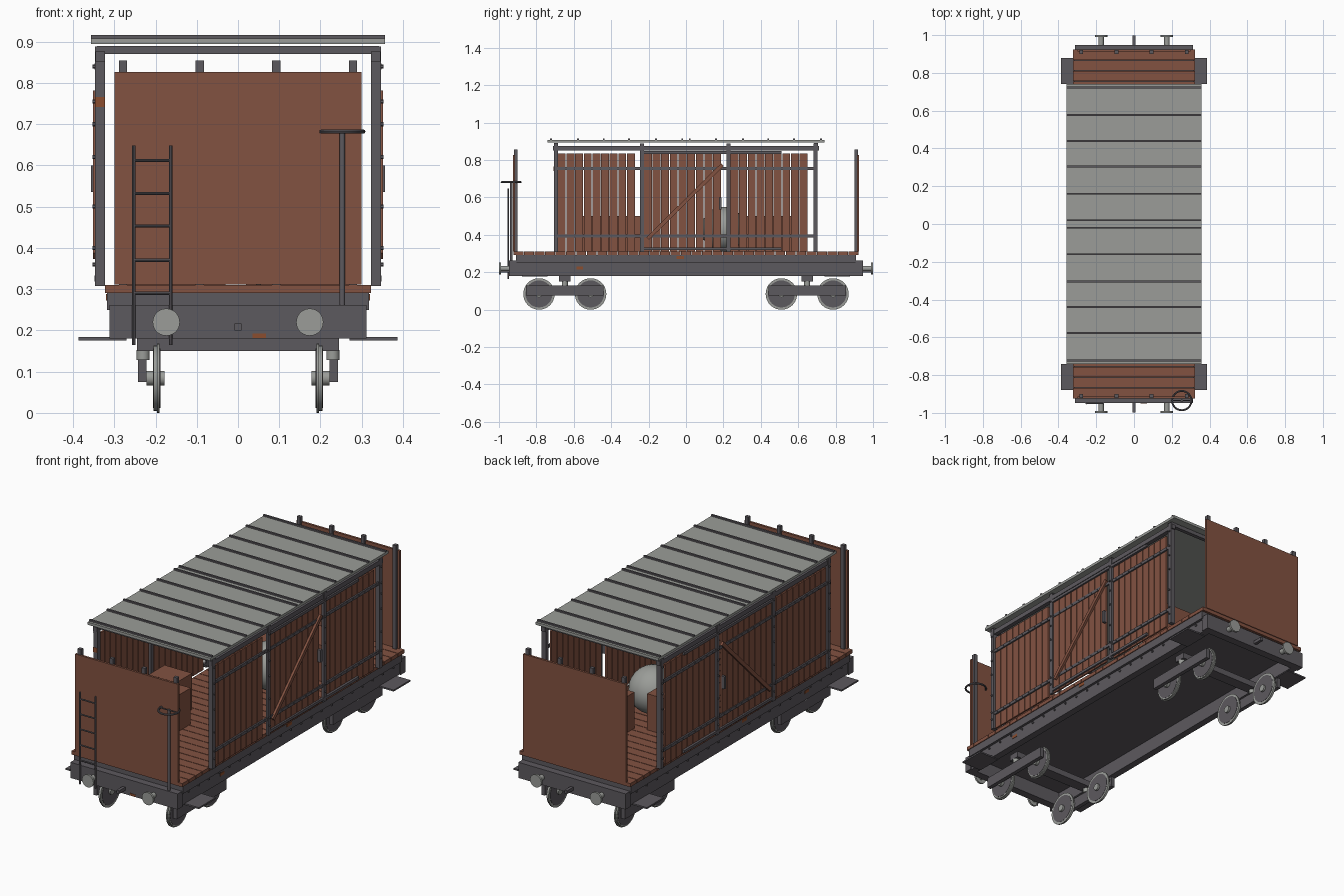
import bpy, bmesh, math
from mathutils import Vector, Matrix

if "Cube" in bpy.data.objects:
    bpy.data.objects.remove(bpy.data.objects["Cube"])


def material(name, rgb):
    m = bpy.data.materials.new(name)
    m.diffuse_color = (*rgb, 1)
    m.use_nodes = True
    m.node_tree.nodes["Principled BSDF"].inputs["Base Color"].default_value = m.diffuse_color
    return m


WOOD = material("red_brown_wood", (0.225, 0.084, 0.053))
IRON = material("dark_iron", (0.108, 0.10, 0.112))
STEEL = material("light_steel", (0.325, 0.335, 0.315))
RUST = material("rust", (0.26, 0.075, 0.028))


class Part:
    """Collects primitives into one named object."""

    def __init__(self, name, mat):
        self.name, self.mat, self.bm = name, mat, bmesh.new()

    def box(self, x0, x1, y0, y1, z0, z1):
        c = Vector(((x0 + x1) / 2, (y0 + y1) / 2, (z0 + z1) / 2))
        s = (abs(x1 - x0), abs(y1 - y0), abs(z1 - z0), 1)
        bmesh.ops.create_cube(self.bm, size=1, matrix=Matrix.Translation(c) @ Matrix.Diagonal(s))
        return self

    def rod(self, a, b, r, seg=12):
        a, b = Vector(a), Vector(b)
        d = b - a
        rot = d.to_track_quat('Z', 'Y').to_matrix().to_4x4()
        bmesh.ops.create_cone(self.bm, cap_ends=True, segments=seg, radius1=r, radius2=r,
                              depth=d.length, matrix=Matrix.Translation((a + b) / 2) @ rot)
        return self

    def bar(self, a, b, w, t):
        """Square bar in the y-z plane, w wide and t thick in x."""
        a, b = Vector(a), Vector(b)
        d = b - a
        m = Matrix.Translation((a + b) / 2) @ Matrix.Rotation(math.atan2(d.z, d.y), 4, 'X')
        bmesh.ops.create_cube(self.bm, size=1, matrix=m @ Matrix.Diagonal((t, d.length, w, 1)))
        return self

    def done(self, smooth=False):
        me = bpy.data.meshes.new(self.name)
        self.bm.to_mesh(me)
        self.bm.free()
        me.materials.append(self.mat)
        ob = bpy.data.objects.new(self.name, me)
        bpy.context.collection.objects.link(ob)
        if smooth:
            bpy.ops.object.select_all(action='DESELECT')
            ob.select_set(True)
            bpy.context.view_layer.objects.active = ob
            bpy.ops.object.shade_smooth_by_angle(angle=math.radians(35))
        return ob


# Deck planks, laid crosswise
deck = Part("deck_planks", WOOD)
n, pitch = 33, 0.056
for i in range(n):
    y = (i - n / 2) * pitch
    deck.box(-0.322, 0.322, y + 0.0015, y + pitch - 0.0015, 0.291, 0.31)
deck.done()

# Chassis: floor plate, solebars, headstocks
frame = Part("chassis_frame", IRON).box(-0.315, 0.315, -0.91, 0.91, 0.255, 0.291)
for s in (-1, 1):
    frame.box(s * 0.268, s * 0.305, -0.92, 0.92, 0.18, 0.256)
    frame.box(s * 0.300, s * 0.318, -0.91, 0.91, 0.25, 0.291)
    frame.box(-0.312, 0.312, s * 0.905, s * 0.947, 0.18, 0.262)
frame.done()

# Bolts along the solebars
bolts = Part("solebar_bolts", IRON)
for s in (-1, 1):
    for i in range(21):
        y = -0.85 + i * 0.085
        bolts.rod((s * 0.303, y, 0.238), (s * 0.311, y, 0.238), 0.006, 6)
bolts.done()

# Buffers and couplings
buf = Part("buffers", STEEL)
hook = Part("coupling_hooks", IRON)
for e in (-1, 1):
    for s in (-1, 1):
        buf.rod((s * 0.174, e * 0.94, 0.22), (s * 0.174, e * 0.99, 0.22), 0.014, 16)
        buf.rod((s * 0.174, e * 0.99, 0.22), (s * 0.174, e * 1.0, 0.22), 0.033, 28)
    hook.box(-0.008, 0.008, e * 0.945, e * 0.998, 0.2, 0.217)
buf.done(True)
hook.done()

# Side footsteps
steps = Part("footsteps", IRON)
for e in (-1, 1):
    for s in (-1, 1):
        steps.box(s * 0.27, s * 0.387, e * 0.74, e * 0.878, 0.176, 0.184)
steps.done()

# Bogies
bogie = Part("bogie_frames", IRON)
spring = Part("bogie_springs", STEEL)
discs = Part("wheel_discs", IRON)
rims = Part("wheel_rims", STEEL)
hubs = Part("wheel_hubs", STEEL)
for e in (-1, 1):
    yc = e * 0.648
    bogie.box(-0.245, 0.245, yc - 0.03, yc + 0.03, 0.15, 0.182)
    for s in (-1, 1):
        bogie.box(s * 0.222, s * 0.243, yc - 0.207, yc + 0.207, 0.075, 0.13)
        spring.rod((s * 0.23, yc, 0.128), (s * 0.23, yc, 0.152), 0.016, 16)
        for dy in (-0.138, 0.138):
            y, z = yc + dy, 0.084
            discs.rod((s * 0.1885, y, z), (s * 0.2065, y, z), 0.072, 32)
            rims.rod((s * 0.190, y, z), (s * 0.197, y, z), 0.084, 40)
            rims.rod((s * 0.197, y, z), (s * 0.205, y, z), 0.079, 40)
            hubs.rod((s * 0.178, y, z), (s * 0.222, y, z), 0.018, 16)
bogie.done()
for p in (spring, discs, rims, hubs):
    p.done(True)

# Plank side walls and sliding doors: three groups of nine planks per side
walls = Part("side_wall_planks", WOOD)
doors = Part("door_planks", WOOD)
for s in (-1, 1):
    for part, start, x in ((walls, -0.685, 0.326), (doors, -0.225, 0.33), (walls, 0.238, 0.326)):
        for i in range(9):
            y = start + i * 0.0462
            part.box(s * x, s * (x + 0.009), y, y + 0.042, 0.31, 0.835)
walls.done()
doors.done()

# Door braces and handles
brace = Part("door_braces", WOOD)
handle = Part("door_handles", IRON)
for s in (-1, 1):
    brace.bar((s * 0.346, -0.205, 0.38), (s * 0.346, 0.195, 0.775), 0.02, 0.012)
    handle.box(s * 0.339, s * 0.357, 0.176, 0.19, 0.535, 0.6)
brace.done()
handle.done()

# Iron body frame: posts, rails, door tracks, roof beams
body = Part("body_frame", IRON)
rivet = Part("body_rivets", IRON)
POSTS = (-0.695, -0.235, 0.228, 0.692)
for s in (-1, 1):
    for y in POSTS:
        x0 = 0.322 if abs(y) > 0.5 else 0.334
        body.box(s * x0, s * 0.347, y - 0.011, y + 0.011, 0.308, 0.888)
        for z in (0.36, 0.40, 0.5, 0.62, 0.70, 0.755, 0.84):
            rivet.rod((s * 0.346, y, z), (s * 0.353, y, z), 0.005, 6)
    for z in (0.395, 0.755):
        body.box(s * 0.335, s * 0.343, -0.7, 0.7, z - 0.008, z + 0.008)
        for i in range(28):
            y = -0.66 + i * 0.0489
            rivet.rod((s * 0.342, y, z), (s * 0.346, y, z), 0.003, 6)
    for z in (0.326, 0.84):
        body.box(s * 0.336, s * 0.348, -0.235, 0.51, z - 0.007, z + 0.007)
    body.box(s * 0.322, s * 0.345, -0.71, 0.71, 0.852, 0.876)
    body.box(-0.342, 0.342, s * 0.685, s * 0.705, 0.87, 0.89)
body.done()
rivet.done()

# Roof sheet with raised seams
Part("roof_sheet", STEEL).box(-0.357, 0.357, -0.74, 0.74, 0.894, 0.908).done()
seams = Part("roof_seams", IRON)
for s in (-1, 1):
    for y in (0.02, 0.16, 0.305, 0.44, 0.578, 0.722):
        seams.box(-0.357, 0.357, s * y - 0.005, s * y + 0.005, 0.907, 0.916)
seams.done()

# End boards with posts on the inside
ends = Part("end_boards", WOOD)
posts = Part("end_posts", IRON)
for e in (-1, 1):
    ends.box(-0.3, 0.3, e * 0.913, e * 0.925, 0.311, 0.826)
    for x in (-0.279, -0.093, 0.093, 0.279):
        posts.box(x - 0.01, x + 0.01, e * 0.901, e * 0.92, 0.3, 0.855)
ends.done()
posts.done()

# Ladder on the front
ladder = Part("ladder", IRON)
for x in (-0.253, -0.163):
    ladder.rod((x, -0.95, 0.165), (x, -0.95, 0.648), 0.0045, 8)
for z in (0.29, 0.37, 0.453, 0.532, 0.612):
    ladder.rod((-0.253, -0.95, z), (-0.163, -0.95, z), 0.004, 8)
ladder.done(True)

# Brake column and handwheel on the front
col = Part("brake_column", IRON)
col.rod((0.253, -0.935, 0.255), (0.253, -0.935, 0.685), 0.007, 12)
col.rod((0.202, -0.935, 0.682), (0.304, -0.935, 0.682), 0.003, 8)
col.done(True)
bpy.ops.mesh.primitive_torus_add(major_radius=0.051, minor_radius=0.005, major_segments=32,
                                 minor_segments=8, location=(0.253, -0.935, 0.682))
wheel = bpy.context.object
wheel.name = "brake_handwheel"
wheel.data.materials.append(IRON)
bpy.ops.object.shade_smooth_by_angle()

# Cargo: crates and a sack
crates = Part("crates", WOOD)
crates.box(-0.28, -0.03, -0.56, -0.35, 0.31, 0.5)
crates.box(-0.28, -0.12, -0.34, -0.21, 0.31, 0.5)
crates.box(0.02, 0.28, 0.4, 0.58, 0.31, 0.5)
crates.box(-0.28, -0.04, 0.17, 0.38, 0.31, 0.5)
crates.done()
sack = Part("sack", STEEL)
bmesh.ops.create_uvsphere(sack.bm, u_segments=24, v_segments=14, radius=1,
                          matrix=Matrix.Translation((0.05, 0.2, 0.43)) @ Matrix.Diagonal((0.12, 0.12, 0.12, 1)))
sack.done(True)

# Rust patches
rust = Part("rust_patches", RUST)
rust.box(0.035, 0.068, -0.949, -0.945, 0.181, 0.193)
rust.box(-0.347, -0.323, -0.708, -0.704, 0.742, 0.766)
for s in (-1, 1):
    rust.box(s * 0.304, s * 0.307, -0.585, -0.55, 0.215, 0.23)
    rust.box(s * 0.317, s * 0.32, -0.05, -0.01, 0.272, 0.288)
rust.done()
